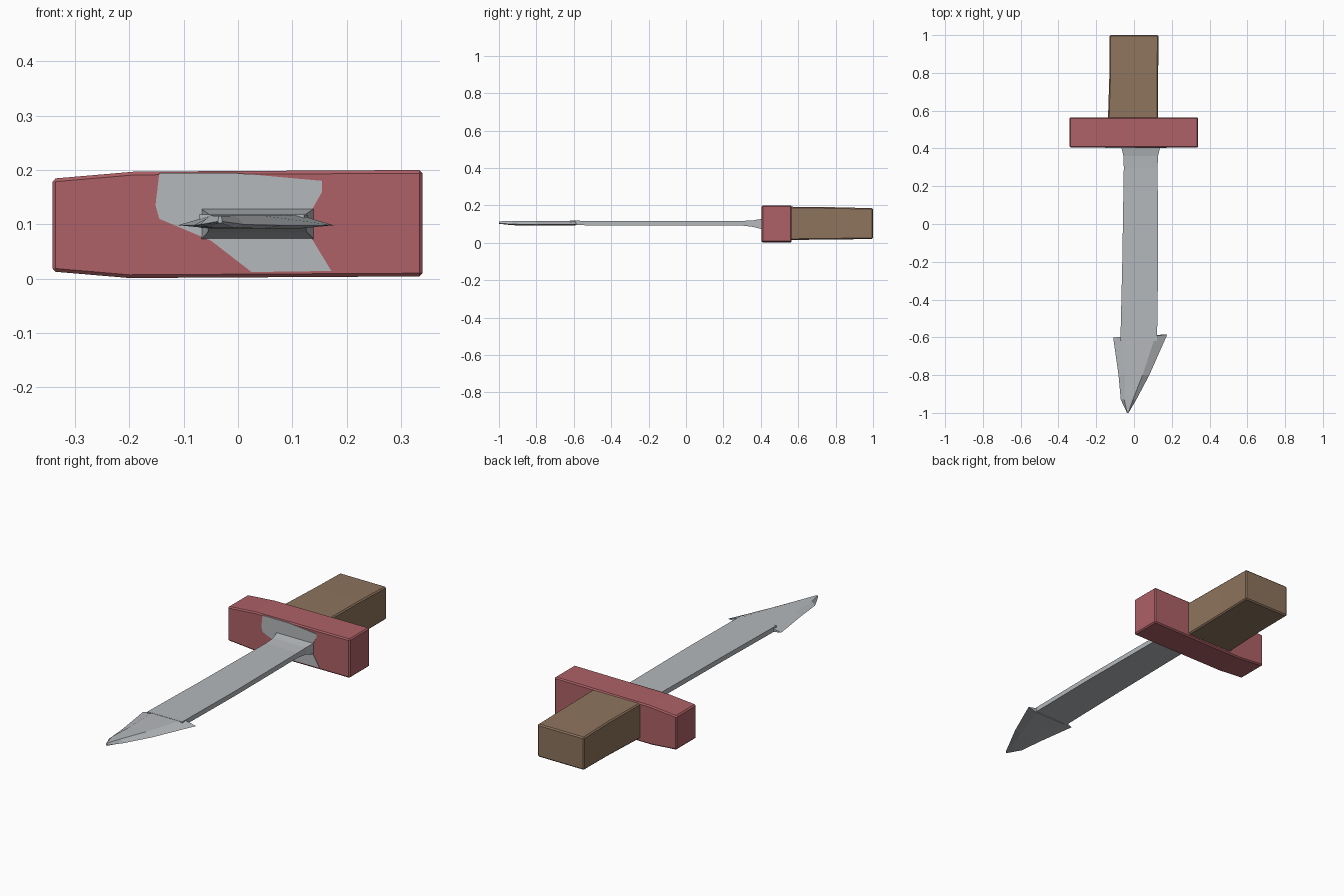
import bpy, bmesh

cube = bpy.data.objects.get("Cube")
if cube:
    bpy.data.objects.remove(cube, do_unlink=True)


def material(name, rgb):
    m = bpy.data.materials.new(name)
    m.use_nodes = True
    m.diffuse_color = (*rgb, 1)
    m.node_tree.nodes["Principled BSDF"].inputs["Base Color"].default_value = (*rgb, 1)
    return m


steel = material("pale steel", (0.46, 0.48, 0.50))
red = material("dusty red", (0.42, 0.12, 0.135))
brown = material("wood brown", (0.27, 0.175, 0.11))


def loft(name, rings, mat, bevel=0):
    """Join matching rings of points into a closed flat-shaded solid."""
    bm = bmesh.new()
    loops = [[bm.verts.new(p) for p in ring] for ring in rings]
    for a, b in zip(loops, loops[1:]):
        for i in range(len(a)):
            j = (i + 1) % len(a)
            bm.faces.new((a[i], a[j], b[j], b[i]))
    bm.faces.new(loops[0])
    bm.faces.new(loops[-1])
    bmesh.ops.recalc_face_normals(bm, faces=bm.faces)
    mesh = bpy.data.meshes.new(name)
    bm.to_mesh(mesh)
    bm.free()
    mesh.materials.append(mat)
    ob = bpy.data.objects.new(name, mesh)
    bpy.context.collection.objects.link(ob)
    if bevel:
        mod = ob.modifiers.new("soft edges", 'BEVEL')
        mod.width = bevel
        mod.segments = 1
        mod.limit_method = 'ANGLE'
    return ob


def box_ring(y, x0, x1, z0, z1):
    return [(x0, y, z0), (x1, y, z0), (x1, y, z1), (x0, y, z1)]


def extrude_y(name, profile, y0, y1, mat, bevel=0):
    return loft(name, [[(x, y, z) for x, z in profile] for y in (y0, y1)], mat, bevel)


# Grip block behind the guard
loft("handle", [box_ring(0.55, -0.138, 0.128, 0.015, 0.193),
                box_ring(0.80, -0.13, 0.128, 0.018, 0.19),
                box_ring(1.0, -0.13, 0.13, 0.02, 0.185)], brown, 0.006)

# Cross guard, tapered toward one end
extrude_y("guard", [(-0.342, 0.013), (-0.2, 0.001), (0.34, 0.004),
                    (0.34, 0.2), (-0.19, 0.197), (-0.342, 0.184)],
          0.405, 0.565, red, 0.006)

# Irregular steel patch where the blade meets the guard
extrude_y("guard_patch", [(-0.145, 0.194), (0.0, 0.194), (0.155, 0.18), (0.155, 0.16),
                          (0.135, 0.125), (0.135, 0.075), (0.172, 0.014), (0.025, 0.012),
                          (-0.05, 0.07), (-0.145, 0.11), (-0.152, 0.135)],
          0.403, 0.41, steel)

# Blade, flared at the guard
loft("blade", [box_ring(0.41, -0.068, 0.14, 0.072, 0.129),
               box_ring(0.36, -0.056, 0.127, 0.085, 0.12),
               box_ring(0.30, -0.054, 0.125, 0.092, 0.117),
               box_ring(-0.20, -0.062, 0.128, 0.093, 0.117),
               box_ring(-0.62, -0.072, 0.122, 0.094, 0.118)], steel)


# Barbed point with thin side edges
def point_ring(yl, yr, xl, xr, zb, zt):
    mid = zb + 0.25 * (zt - zb)
    w = 0.22 * (xr - xl)
    y = (yl + yr) / 2
    return [(xl, yl, mid), (xl + w, y, zb), (xr - w, y, zb),
            (xr, yr, mid), (xr - w, y, zt), (xl + w, y, zt)]


loft("blade_point", [point_ring(-0.602, -0.585, -0.11, 0.176, 0.092, 0.117),
                     point_ring(-0.80, -0.80, -0.082, 0.081, 0.092, 0.116),
                     point_ring(-0.93, -0.93, -0.07, 0.012, 0.094, 0.116),
                     point_ring(-1.0, -1.0, -0.037, -0.029, 0.102, 0.115)], steel)
